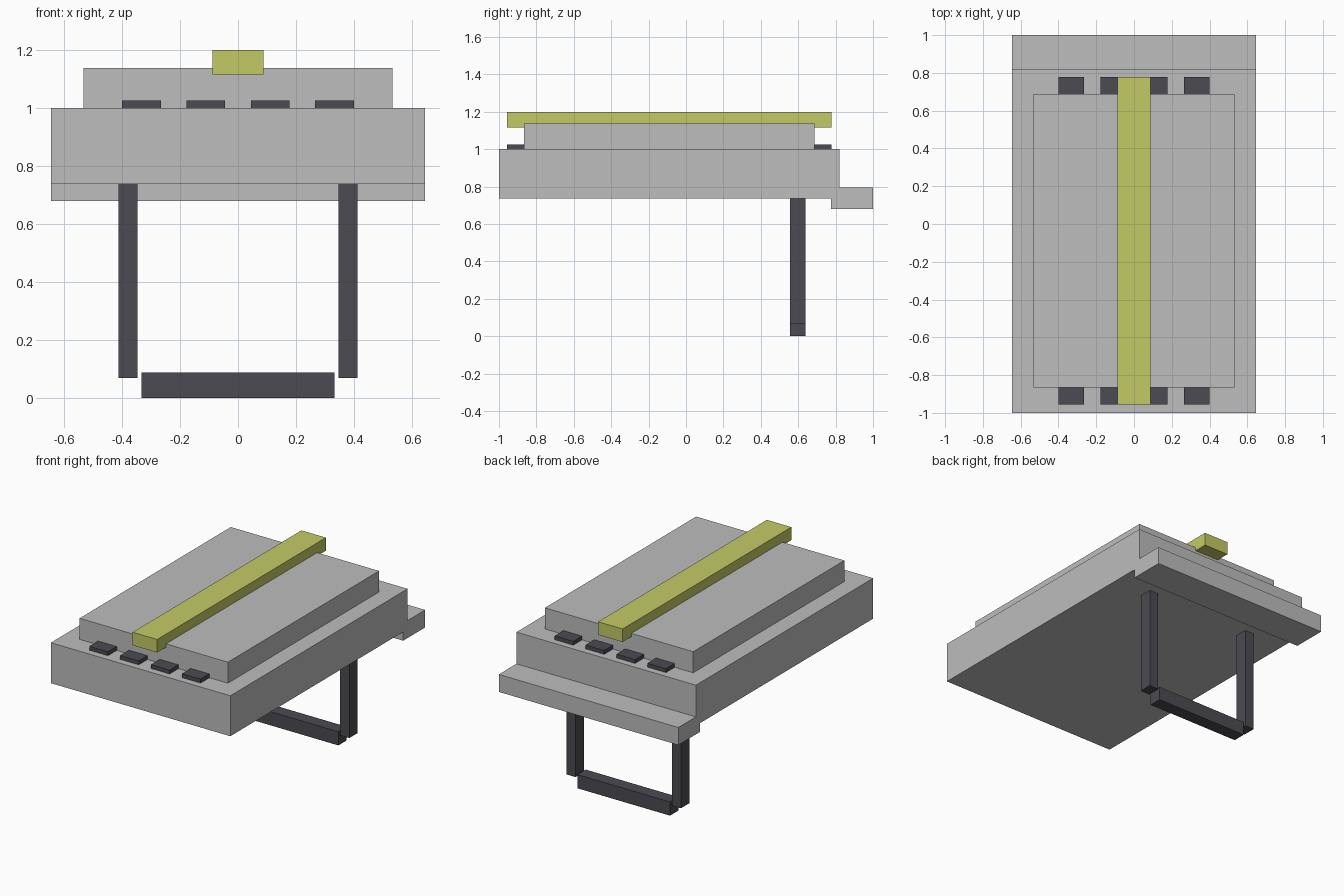
import bpy

if "Cube" in bpy.data.objects:
    bpy.data.objects.remove(bpy.data.objects["Cube"], do_unlink=True)


def material(name, rgb):
    mat = bpy.data.materials.new(name)
    mat.use_nodes = True
    mat.diffuse_color = (*rgb, 1)
    mat.node_tree.nodes["Principled BSDF"].inputs["Base Color"].default_value = (*rgb, 1)
    return mat


grey = material("light grey", (0.51, 0.51, 0.515))
dark = material("charcoal", (0.07, 0.07, 0.085))
yellow = material("olive yellow", (0.55, 0.59, 0.13))


def box(name, mat, x, y, z):
    """Box from its (min, max) extent on each axis."""
    spans = (x, y, z)
    bpy.ops.mesh.primitive_cube_add(size=1, location=[(a + b) / 2 for a, b in spans])
    obj = bpy.context.object
    obj.name = name
    obj.scale = [b - a for a, b in spans]
    bpy.ops.object.transform_apply(location=False, rotation=False, scale=True)
    obj.data.materials.append(mat)
    return obj


# Main slab, rear ledge and raised panel
box("base_slab", grey, (-0.645, 0.645), (-1, 0.82), (0.737, 1))
box("rear_ledge", grey, (-0.645, 0.645), (0.775, 1), (0.68, 0.794))
box("raised_panel", grey, (-0.533, 0.533), (-0.865, 0.687), (1, 1.137))

# Raised centre strip
box("centre_strip", yellow, (-0.088, 0.088), (-0.956, 0.777), (1.115, 1.2))

# Small pads showing at both ends of the panel
for end, span in (("front", (-0.956, -0.865)), ("rear", (0.687, 0.777))):
    for i in range(4):
        cx = (i - 1.5) * 0.222
        box(f"{end}_pad_{i + 1}", dark, (cx - 0.067, cx + 0.067), span, (1, 1.025))

# Stand: two legs and a crossbar
for side, sign in (("left", 1), ("right", -1)):
    x = sorted((sign * 0.346, sign * 0.412))
    box(f"{side}_leg", dark, x, (0.555, 0.64), (0.069, 0.737))
box("crossbar", dark, (-0.333, 0.333), (0.555, 0.64), (0, 0.089))
